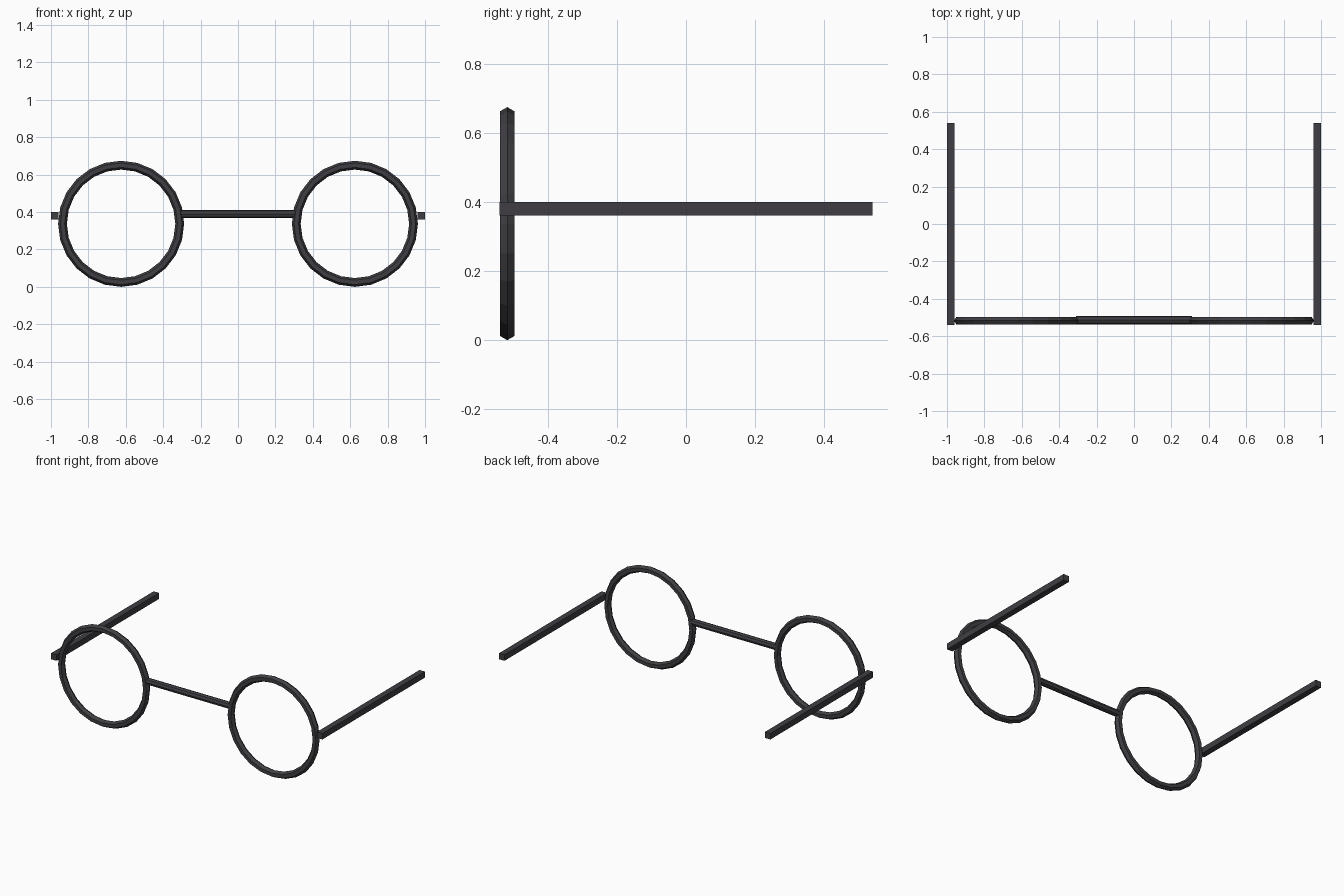
import bpy
import math

if "Cube" in bpy.data.objects:
    bpy.data.objects.remove(bpy.data.objects["Cube"])

# Dark frame material
mat = bpy.data.materials.new("dark_frame")
mat.diffuse_color = (0.05, 0.048, 0.055, 1)
mat.use_nodes = True
mat.node_tree.nodes["Principled BSDF"].inputs["Base Color"].default_value = mat.diffuse_color

FRONT_Y = -0.517


def finish(name):
    ob = bpy.context.object
    ob.name = name
    ob.data.materials.append(mat)
    return ob


for side, s in (("left", -1), ("right", 1)):
    # Round lens rim: hexagonal section swept in a circle
    bpy.ops.mesh.primitive_torus_add(
        major_segments=24, minor_segments=6,
        major_radius=0.3135, minor_radius=0.0235,
        location=(s * 0.625, FRONT_Y, 0.337), rotation=(math.pi / 2, 0, 0))
    finish(side + "_rim")

    # Straight square temple arm
    bpy.ops.mesh.primitive_cube_add(size=1, location=(s * 0.98, 0, 0.38))
    arm = finish(side + "_temple_arm")
    arm.scale = (0.04, 1.08, 0.04)

# Bridge bar between the rims
bpy.ops.mesh.primitive_cylinder_add(
    vertices=8, radius=0.022, depth=0.62,
    location=(0, FRONT_Y + 0.003, 0.39), rotation=(0, math.pi / 2, 0))
finish("bridge")
